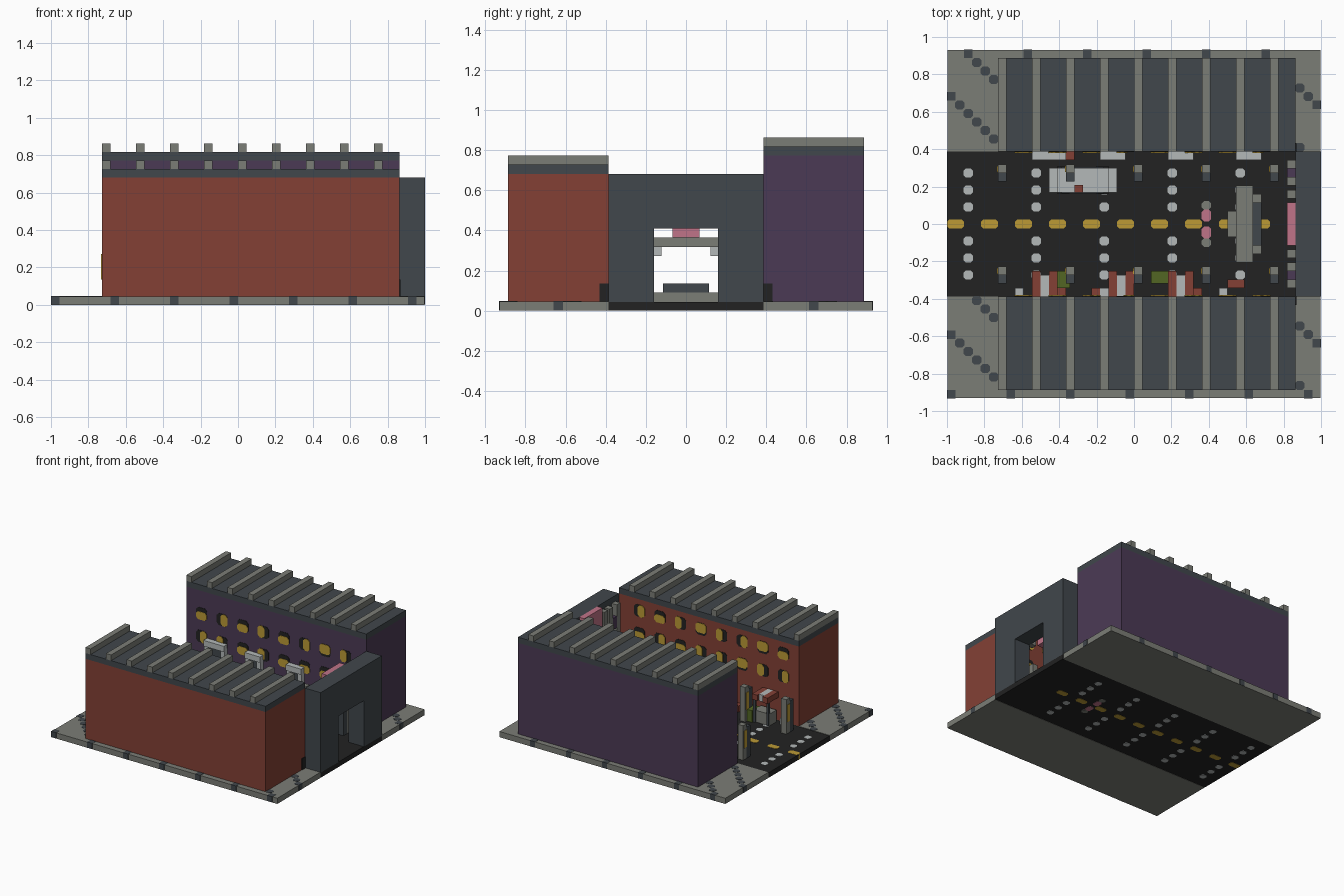
import bpy, bmesh, random
from mathutils import Vector

random.seed(4)
U = 1 / 22  # one building block of the grid
cube = bpy.data.objects.get("Cube")
if cube:
    bpy.data.objects.remove(cube)


def material(name, *rgb):
    lin = [(c / 255 / 12.92) if c < 11 else ((c / 255 + 0.055) / 1.055) ** 2.4 for c in rgb]
    m = bpy.data.materials.new(name)
    m.use_nodes = True
    m.diffuse_color = (*lin, 1)
    bsdf = m.node_tree.nodes["Principled BSDF"]
    bsdf.inputs["Base Color"].default_value = (*lin, 1)
    bsdf.inputs["Roughness"].default_value = 0.9
    return m


RED = material("brick red", 131, 64, 53)
PURPLE = material("plum wall", 75, 58, 85)
SLATE = material("slate", 65, 71, 76)
GRAY = material("concrete", 123, 125, 118)
ROAD = material("asphalt", 34, 34, 34)
YELLOW = material("amber", 188, 154, 53)
WHITE = material("pale gray", 180, 185, 185)
PINK = material("pink", 192, 116, 136)
GREEN = material("olive green", 82, 102, 36)


def finish(name, mat, bm):
    bmesh.ops.recalc_face_normals(bm, faces=bm.faces)
    bmesh.ops.scale(bm, vec=(U, U, U), verts=bm.verts)
    mesh = bpy.data.meshes.new(name)
    bm.to_mesh(mesh)
    bm.free()
    mesh.materials.append(mat)
    ob = bpy.data.objects.new(name, mesh)
    bpy.context.collection.objects.link(ob)
    return ob


def boxes(name, mat, items):
    """Join boxes given as (x0, x1, y0, y1, z0, z1) in blocks."""
    bm = bmesh.new()
    for x0, x1, y0, y1, z0, z1 in items:
        verts = bmesh.ops.create_cube(bm, size=1)["verts"]
        bmesh.ops.scale(bm, vec=(x1 - x0, y1 - y0, z1 - z0), verts=verts)
        bmesh.ops.translate(bm, vec=((x0 + x1) / 2, (y0 + y1) / 2, (z0 + z1) / 2), verts=verts)
    return finish(name, mat, bm)


def plates(name, mat, items, chamfer=0.28, wall=False):
    """Chamfered plates given as (u, v, width, height, base, thickness); wall plates face y."""
    bm = bmesh.new()
    for u, v, w, h, base, thick in items:
        a, b = w / 2, h / 2
        c = chamfer
        outline = [(a, b - c), (a - c, b), (c - a, b), (-a, b - c),
                   (-a, c - b), (c - a, -b), (a - c, -b), (a, c - b)]
        place = (lambda p, q: (p, base, q)) if wall else (lambda p, q: (p, q, base))
        face = bm.faces.new([bm.verts.new(place(u + p, v + q)) for p, q in outline])
        grown = bmesh.ops.extrude_face_region(bm, geom=[face])["geom"]
        push = Vector((0, thick, 0)) if wall else Vector((0, 0, thick))
        bmesh.ops.translate(bm, vec=push, verts=[g for g in grown if isinstance(g, bmesh.types.BMVert)])
    return finish(name, mat, bm)


EDGE, CURB, BACK = 20.5, 8.5, 19.5   # pavement edge, street edge, building back
LEFT, RIGHT, END = -16, 19, 22       # building ends, street end

# Street slab, lane dashes and crossing dots
boxes("street", ROAD, [(-END, END, -CURB, CURB, 0.04, 0.93)])
plates("lane_dashes", YELLOW, [(-21 + 4 * k, 0, 2, 1.1, 0, 0.97) for k in range(10)])
plates("crossing_dots", WHITE, [(-19.5 + 8 * k, 2 * j, 1.1, 1.1, 0, 0.97)
                                for k in range(5) for j in range(-3, 4) if j])
plates("street_marking_pink", PINK, [(8.5, s, 1.1, 1.4, 0, 0.95) for s in (-1, 1)])
plates("street_marking_gray", GRAY, [(8.5, 2.2 * s, 1.1, 1, 0, 0.96) for s in (-1, 1)])

# Pavements with diagonal dark paving stones
boxes("pavements", GRAY, [(0.05 - END, END - 0.05, min(s * CURB, s * (EDGE - 0.05)),
                           max(s * CURB, s * (EDGE - 0.05)), 0, 1) for s in (-1, 1)])
stones, rim = [], []
for i in range(44):
    for j in range(41):
        x, y = i - 21.5, j - 20
        built = LEFT < x < RIGHT and abs(y) < BACK
        if (i + j - 0) % 7 != 0 or abs(y) < CURB or built:
            continue
        if i in (0, 43) or j in (0, 40):
            rim.append((x - .5, x + .5, y - .5, y + .5, 0.02, 1.04))
        else:
            stones.append((x, y, 1.1, 1.1, 0.5, 0.54))
plates("dark_paving_stones", SLATE, stones)
boxes("dark_curb_stones", SLATE, rim)


# Two facing buildings with ribbed roofs and lit windows
def building(label, mat, side, top):
    near, far = sorted((side * CURB, side * BACK))
    boxes(label + "_walls", mat, [(LEFT, RIGHT, near, far, 1, top)])
    boxes(label + "_roof", SLATE, [(LEFT, RIGHT, near, far, top, top + 1)])
    boxes(label + "_roof_ribs", GRAY, [(x, x + 1, near, far, top + 1, top + 2)
                                       for x in range(LEFT, RIGHT, 4)])
    dark, lit = [], []
    face = side * CURB
    for k in range(8):
        for z in (9, 13):
            x = -13 + 4 * k
            dark.append((x, z, 2.1, 2.1, face, -side * 0.06))
            dx, dz = random.choice([(.4, 0), (-.4, 0), (0, -.35), (0, .2)])
            lit.append((x + dx, z + dz, 2.1 - abs(dx) * 2, 2.1 - abs(dz) * 2, face, -side * 0.12))
    plates(label + "_dark_windows", ROAD, dark, 0.4, True)
    plates(label + "_lit_windows", YELLOW, lit, 0.4, True)


building("red_building", RED, -1, 15)
building("purple_building", PURPLE, 1, 17)
boxes("corner_vents", ROAD, [(RIGHT, RIGHT + .1, 8.5 * s - .5 + s * .5, 8.5 * s + .5 + s * .5, 1, 3)
                             for s in (-1, 1)])

# Gate wall with a square passage and a pink sign inside
boxes("gate_wall", SLATE, [(RIGHT, END, -CURB, -3.5, 0.9, 15), (RIGHT, END, 3.5, CURB, 0.9, 15),
                           (RIGHT, END, -3.5, 3.5, 9, 15)])
boxes("gate_sign", PINK, [(18, 19, -2.5, 2.5, 11, 15), (18, 19, -1.5, 1.5, 8, 11)])
boxes("gate_pilasters", GRAY, [(18, 19, y - .5, y + .5, 9, 14)
                               for s in (-1, 1) for y in (s * 3.5, s * 5, s * 7)])
boxes("gate_purple_lamps", PURPLE, [(18, 19, 6 * s - .5, 6 * s + .5, 10, 12) for s in (-1, 1)])

# Arch in front of the gate with platform and counter
boxes("arch", GRAY, [(12, 14, -4.5, 4.5, 7, 8)]
      + [(12, 14, 4 * s - .5, 4 * s + .5, .9, 7) for s in (-1, 1)])
boxes("arch_lamps", WHITE, [(12, 13, 3.1 * s - .4, 3.1 * s + .4, 6, 7) for s in (-1, 1)])
boxes("arch_platform", GRAY, [(12, 15, -3.5, 3.5, .9, 2), (11, 12, -1.5, 1.5, .9, 2)])
boxes("arch_counter", SLATE, [(14, 15, -2.5, 2.5, 2, 3)])

# Street lamps on both sides
spots = [(-16 + 8 * k, 6 * s) for k in range(5) for s in (-1, 1)]
boxes("lamp_posts", GRAY, [(x, x + 1, y, y + 1, .9, 7) for x, y in spots])
boxes("lamp_boxes", SLATE, [(x, x + 1, y - 1, y, .9, 6.4) for x, y in spots])
boxes("lamp_glow", YELLOW, [(x - .1, x, y + .1, y + .8, 3, 6) for x, y in spots])

# Market stalls beside the red building
for n, x in enumerate((-12, -3, 4)):
    for i, mat in enumerate((RED, WHITE, RED)):
        boxes(f"stall_{n + 1}_awning_{i + 1}", mat,
              [(x + i, x + i + 1, -CURB, -5.5 if i != 1 else -6, 5 - i % 2 * .2, 6)])
    boxes(f"stall_{n + 1}_table", GRAY, [(x, x + 3, -8, -6, .9, 3)])
    boxes(f"stall_{n + 1}_legs", SLATE, [(p, p + .4, -6.2, -5.8, .9, 5) for p in (x, x + 2.6)])
boxes("green_bins", GREEN, [(-9, -7.5, -7.5, -5.5, .9, 3), (2, 4, -7, -5.5, .9, 3)])
boxes("red_crates", RED, [(x, x + w, y, y + 1, .9, 2) for x, w, y in
                          ((-9.5, 1.5, -8.5), (-5, 1, -8.5), (7, 1, -8.5), (11, 2, -7.5))])
boxes("pale_crates", WHITE, [(x, x + 1, -8.5, -7.5, .9, 2) for x in (-14, -4, 10)])

# Shop door frames on the purple building
frames, doors = [], []
for x, w in ((-12, 4), (-4, 3), (4, 3), (12, 3)):
    frames += [(x, x + w, 7.5, CURB, 8, 9), (x, x + .8, 7.7, CURB, 1, 8),
               (x + w - .8, x + w, 7.7, CURB, 1, 8)]
    doors.append((x + .8, x + w - .8, 8.3, CURB, 1, 8))
boxes("shop_frames", WHITE, frames)
boxes("shop_doors", SLATE, doors)
boxes("shop_lantern", RED, [(-8, -7, 7.5, CURB, 6, 7)])

# Parked van
boxes("van_body", WHITE, [(-10, -2, 3.7, 6.6, 1.5, 3.5), (-9, -3, 3.7, 6.6, 3.5, 5)])
boxes("van_wheels", ROAD, [(x, x + 1.4, y, y + .6, .9, 2.2) for x in (-9, -4.4) for y in (3.5, 6.2)])
boxes("van_roof_light", RED, [(-7, -6, 3.7, 4.6, 5, 5.4)])
boxes("van_windows", SLATE, [(-8.5, -3.5, 3.6, 6.7, 3.6, 4.6)])
